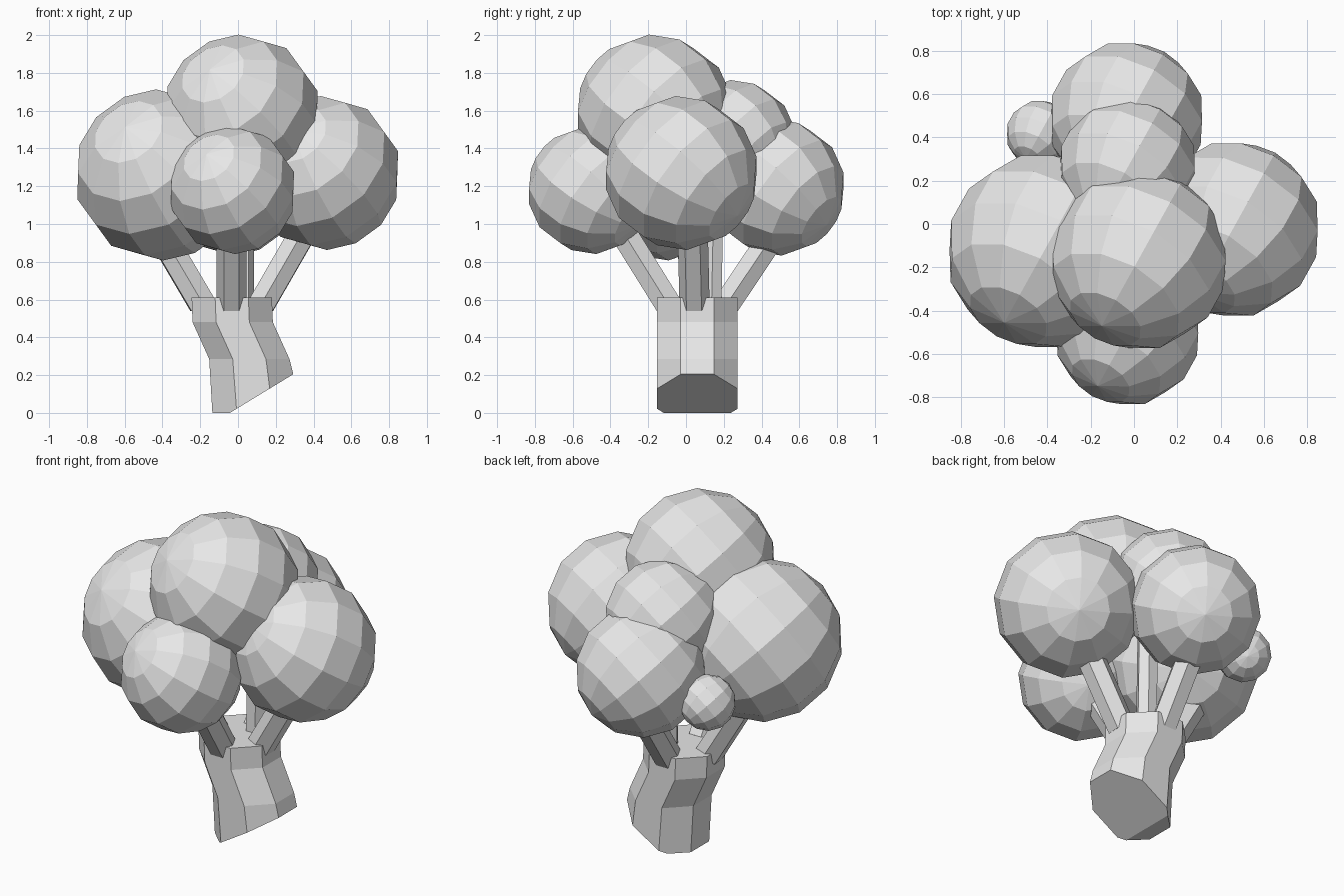
import bpy, bmesh, math
from mathutils import Vector, Matrix

cube = bpy.data.objects.get("Cube")
if cube:
    bpy.data.objects.remove(cube, do_unlink=True)

grey = bpy.data.materials.new("light grey")
grey.use_nodes = True
grey.diffuse_color = (0.8, 0.8, 0.8, 1)
grey.node_tree.nodes["Principled BSDF"].inputs["Base Color"].default_value = (0.8, 0.8, 0.8, 1)


def add_object(name, bm):
    bmesh.ops.recalc_face_normals(bm, faces=bm.faces[:])
    mesh = bpy.data.meshes.new(name)
    bm.to_mesh(mesh)
    bm.free()
    mesh.materials.append(grey)
    obj = bpy.data.objects.new(name, mesh)
    bpy.context.collection.objects.link(obj)
    return obj


# Foliage: faceted balls whose poles all lean the same way
lean = Vector((-0.4, -0.72, 0.55)).to_track_quat('Z', 'Y').to_matrix().to_4x4()


def foliage(name, centre, radius):
    bm = bmesh.new()
    bmesh.ops.create_uvsphere(bm, u_segments=12, v_segments=7, radius=radius * 1.01,
                              matrix=Matrix.Translation(centre) @ lean)
    add_object(name, bm)


foliage("foliage_left", (0.455, -0.025, 1.27), 0.405)
foliage("foliage_right", (-0.415, -0.125, 1.26), 0.45)
foliage("foliage_top", (0.02, -0.165, 1.585), 0.415)
foliage("foliage_front", (-0.03, -0.50, 1.18), 0.337)
foliage("foliage_back", (-0.035, 0.48, 1.195), 0.36)
foliage("foliage_back_upper", (-0.03, 0.26, 1.44), 0.32)
foliage("foliage_small", (-0.435, 0.415, 1.09), 0.155)


# Branches: six-sided rods rising from the trunk top
def branch(name, start, end, radius=0.08):
    a, b = Vector(start), Vector(end)
    axis = (b - a).normalized()
    side = axis.cross(Vector((0, 0, 1)))
    side = side.normalized() if side.length > 0.1 else Vector((1, 0, 0))
    other = axis.cross(side).normalized()
    rot = Matrix((side, other, axis)).transposed().to_4x4()
    bm = bmesh.new()
    bmesh.ops.create_cone(bm, cap_ends=True, segments=6, radius1=radius, radius2=radius,
                          depth=(b - a).length,
                          matrix=Matrix.Translation((a + b) / 2) @ rot @ Matrix.Rotation(math.pi / 2, 4, 'Z'))
    # put two corners of the hexagon to the sides
    add_object(name, bm)


branch("branch_left", (0.125, 0.045, 0.575), (0.37, 0.035, 1.0))
branch("branch_right", (-0.19, 0.05, 0.575), (-0.44, 0.03, 1.0))
branch("branch_front", (-0.035, -0.095, 0.575), (-0.035, -0.36, 1.0))
branch("branch_back", (-0.03, 0.215, 0.575), (-0.03, 0.50, 1.0))
branch("branch_middle", (0.025, 0.135, 0.55), (0.025, 0.15, 1.3), 0.06)

# Trunk: bent octagonal column with a slanted foot
bm = bmesh.new()
rings = []
for cx, z, slope in ((-0.033, 0.61, 0), (-0.028, 0.48, 0), (0.06, 0.285, 0), (0.08, 0.075, 0.61)):
    ring = []
    for i in range(8):
        t = math.pi / 8 + i * math.pi / 4
        x, y = 0.23 * math.cos(t), 0.23 * math.sin(t)
        ring.append(bm.verts.new((cx + x, 0.06 + y, z + slope * x)))
    rings.append(ring)
for upper, lower in zip(rings, rings[1:]):
    for i in range(8):
        j = (i + 1) % 8
        bm.faces.new((upper[i], upper[j], lower[j], lower[i]))
bm.faces.new(rings[0])
bm.faces.new(rings[-1])
# Level the lowest edge of the foot with the ground
cut = bmesh.ops.bisect_plane(bm, geom=bm.verts[:] + bm.edges[:] + bm.faces[:],
                             plane_co=(0, 0, 0), plane_no=(0, 0, 1), clear_inner=True)
bmesh.ops.holes_fill(bm, edges=[e for e in bm.edges if e.is_boundary])
add_object("trunk", bm)
